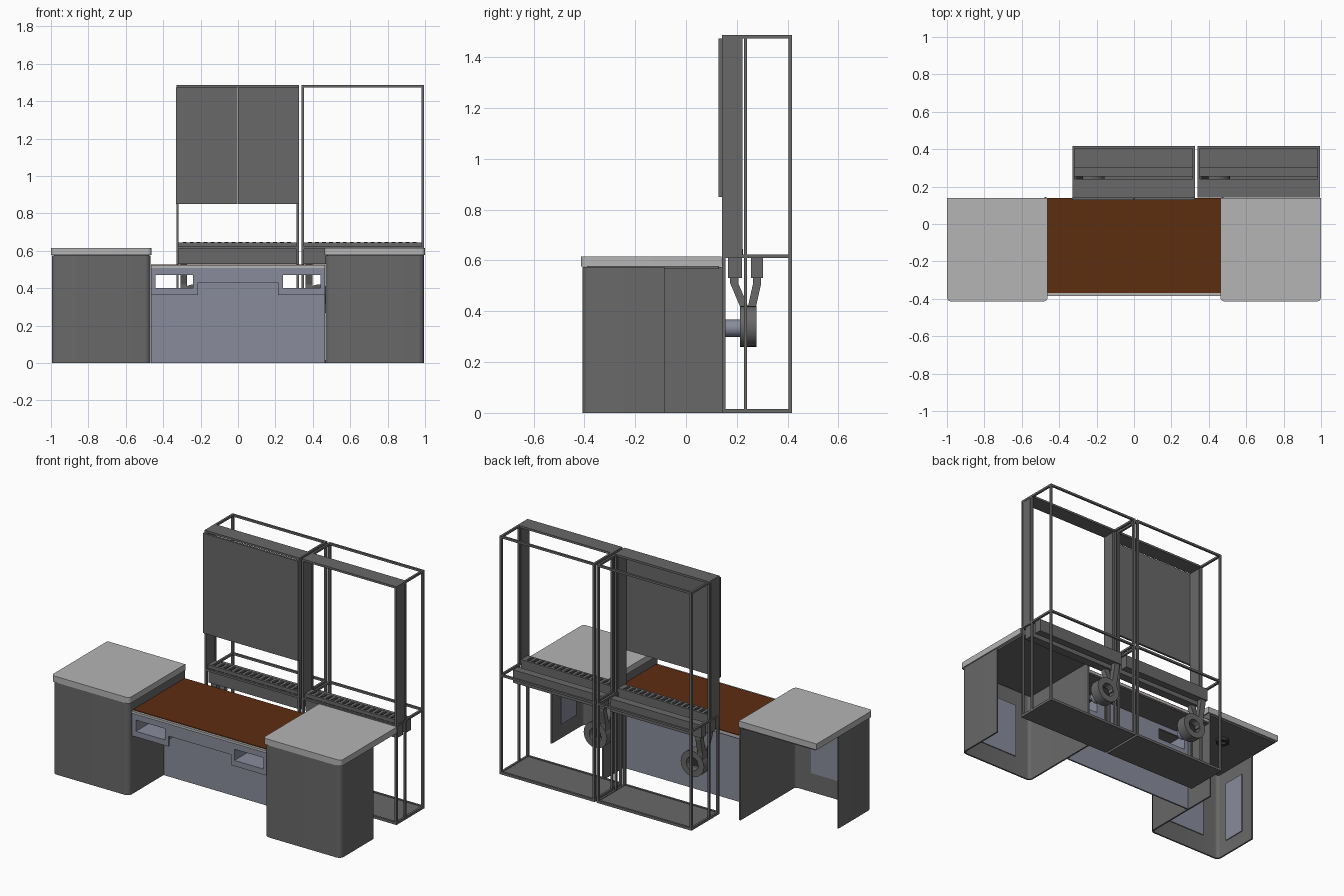
import bpy, bmesh, math
from mathutils import Matrix, Vector

if "Cube" in bpy.data.objects:
    bpy.data.objects.remove(bpy.data.objects["Cube"])


def mat(name, r, g, b):
    m = bpy.data.materials.new(name)
    m.diffuse_color = (r, g, b, 1)
    m.use_nodes = True
    m.node_tree.nodes["Principled BSDF"].inputs["Base Color"].default_value = m.diffuse_color
    return m


DARK = mat("dark_grey", 0.14, 0.14, 0.14)
LIGHT = mat("light_grey", 0.46, 0.46, 0.46)
BLUE = mat("blue_grey", 0.25, 0.26, 0.33)
BROWN = mat("brown", 0.11, 0.026, 0.005)
BLACK = mat("near_black", 0.03, 0.03, 0.03)


def finish(name, bm, material, smooth=False):
    bmesh.ops.recalc_face_normals(bm, faces=bm.faces)
    me = bpy.data.meshes.new(name)
    bm.to_mesh(me)
    bm.free()
    ob = bpy.data.objects.new(name, me)
    me.materials.append(material)
    bpy.context.collection.objects.link(ob)
    if smooth:
        bpy.ops.object.select_all(action='DESELECT')
        ob.select_set(True)
        bpy.context.view_layer.objects.active = ob
        bpy.ops.object.shade_smooth_by_angle(angle=math.radians(35))
    return ob


def boxes(name, material, *specs):
    """One object from boxes given as (x0, x1, y0, y1, z0, z1)."""
    bm = bmesh.new()
    for x0, x1, y0, y1, z0, z1 in specs:
        m = Matrix.Translation(((x0 + x1) / 2, (y0 + y1) / 2, (z0 + z1) / 2))
        m = m @ Matrix.Diagonal((abs(x1 - x0), y1 - y0, z1 - z0, 1))
        bmesh.ops.create_cube(bm, size=1, matrix=m)
    return finish(name, bm, material)


def prism(name, material, pts, z0, z1):
    """Extrude an xy outline upwards."""
    bm = bmesh.new()
    f = bm.faces.new([bm.verts.new((x, y, z0)) for x, y in pts])
    r = bmesh.ops.extrude_face_region(bm, geom=[f])
    bmesh.ops.translate(bm, vec=(0, 0, z1 - z0),
                        verts=[v for v in r['geom'] if isinstance(v, bmesh.types.BMVert)])
    return finish(name, bm, material, True)


def lathe_y(name, material, cx, cz, profile, n=32):
    """Revolve a closed (radius, y) profile about an axis along y."""
    bm = bmesh.new()
    rings = []
    for i in range(n):
        a = 2 * math.pi * i / n
        rings.append([bm.verts.new((cx + r * math.cos(a), y, cz + r * math.sin(a)))
                      for r, y in profile])
    k = len(profile)
    for i in range(n):
        a, b = rings[i], rings[(i + 1) % n]
        for j in range(k):
            bm.faces.new((a[j], a[(j + 1) % k], b[(j + 1) % k], b[j]))
    return finish(name, bm, material, True)


def pipe(name, material, x, path, w, d):
    """Rectangular duct following a (y, z) path."""
    bm = bmesh.new()
    rings = [[bm.verts.new((x + sx * w / 2, y + sy * d / 2, z))
              for sx, sy in ((-1, -1), (1, -1), (1, 1), (-1, 1))] for y, z in path]
    for a, b in zip(rings, rings[1:]):
        for j in range(4):
            bm.faces.new((a[j], a[(j + 1) % 4], b[(j + 1) % 4], b[j]))
    bm.faces.new(rings[0])
    bm.faces.new(rings[-1])
    return finish(name, bm, material)


def front_arc(xa, xb, yf, r):
    """Rounded front edge from side xa to side xb."""
    s = 1 if xb > xa else -1
    pts = []
    for cx, start in ((xa + s * r, 180), (xb - s * r, 270)):
        for i in range(7):
            a = math.radians(start + 15 * i)
            pts.append((cx + s * r * math.cos(a), yf + r + r * math.sin(a)))
    return pts


# Side cabinets: open-backed rounded shell, worktop, inner service plates
for side, s in (("left", -1), ("right", 1)):
    xo, xi, t = s * 0.995, s * 0.468, 0.01
    outer = [(xo, -0.085)] + front_arc(xo, xi, -0.408, 0.03) + [(xi, 0.145)]
    inner = [(xo - s * t, -0.085)] + front_arc(xo - s * t, xi + s * t, -0.398, 0.02) \
        + [(xi + s * t, 0.145)]
    prism(side + "_cabinet_shell", DARK, outer + inner[::-1], 0, 0.575)
    top = [(s, 0.14)] + front_arc(s, s * 0.462, -0.414, 0.022) + [(s * 0.462, 0.14)]
    prism(side + "_worktop", LIGHT, top, 0.577, 0.615)
    boxes(side + "_worktop_underlay", DARK,
          (s * 0.985, s * 0.475, -0.39, 0.13, 0.567, 0.577))
    boxes(side + "_service_plates", BLUE,
          (s * 0.59, s * 0.87, -0.398, -0.392, 0.12, 0.47),
          (s * 0.979, s * 0.985, -0.32, -0.17, 0.09, 0.48))

# Grommet below one worktop
lathe_y("cable_grommet", BLACK, 0, 0, [(0.02, 0), (0.04, 0), (0.04, 0.02), (0.02, 0.02)])
bpy.context.object.matrix_world = Matrix.Translation((-0.73, -0.05, 0.548)) \
    @ Matrix.Rotation(math.pi / 2, 4, 'X')

# Centre desk
boxes("desk_slab", LIGHT, (-0.465, 0.465, -0.385, 0.14, 0.508, 0.523))
boxes("desk_surface", BROWN, (-0.465, 0.465, -0.37, 0.14, 0.523, 0.527))
boxes("desk_underside", DARK, (-0.464, 0.464, -0.36, 0.135, 0.5, 0.508))

# Apron with a stepped lower edge and two cubby openings
F0, F1 = -0.378, -0.368
apron = [(-0.215, 0.215, F0, F1, 0.43, 0.508)]
back = [(-0.466, -0.001, -0.065, -0.055, 0, 0.4), (0.001, 0.466, -0.065, -0.055, 0, 0.4),
        (-0.24, 0.24, -0.065, -0.055, 0.4, 0.5)]
cubby = []
for s in (-1, 1):
    apron += [(s * 0.466, s * 0.215, F0, F1, 0.365, 0.4),
              (s * 0.466, s * 0.215, F0, F1, 0.47, 0.508),
              (s * 0.466, s * 0.44, F0, F1, 0.4, 0.47),
              (s * 0.24, s * 0.215, F0, F1, 0.4, 0.47)]
    back += [(s * 0.466, s * 0.24, -0.065, -0.055, 0.47, 0.5),
             (s * 0.466, s * 0.44, -0.065, -0.055, 0.4, 0.47)]
    cubby += [(s * 0.448, s * 0.232, F1, -0.065, 0.392, 0.4),
              (s * 0.448, s * 0.44, F1, -0.065, 0.4, 0.5),
              (s * 0.24, s * 0.232, F1, -0.065, 0.4, 0.5)]
boxes("desk_apron", BLUE, *apron)
boxes("desk_back_panel", BLUE, *back)
boxes("desk_cubbies", BLUE, *cubby)

# Two identical framed extraction bays
T = 0.013
Y0, Y1, H = 0.142, 0.417, 1.487
for bay, x0 in (("left", -0.33), ("right", 0.34)):
    x1 = x0 + 0.655
    posts = [(x, x + T, y, y + T, 0, H) for x in (x0, x1 - T)
             for y in (Y0, 0.228, Y1 - T)]
    boxes(bay + "_bay_posts", DARK, *posts)
    rails = []
    for z in (0.003, 0.61, H - T):
        rails += [(x0, x1, y, y + T, z, z + T) for y in (Y0, Y1 - T)]
        rails += [(x, x + T, Y0, Y1, z, z + T) for x in (x0, x1 - T)]
    boxes(bay + "_bay_rails", DARK, *rails)
    boxes(bay + "_bay_floor", DARK, (x0, x1, Y0, Y1, 0, 0.012))
    boxes(bay + "_side_channels", DARK,
          (x0 + 0.002, x0 + 0.012, 0.15, 0.222, 0.62, 1.475),
          (x1 - 0.012, x1 - 0.002, 0.15, 0.222, 0.62, 1.475))
    boxes(bay + "_header", DARK, (x0, x1, Y0, 0.241, 1.474, H))

    # Slotted grille over two air ducts
    boxes(bay + "_grille", DARK, (x0 + T, x1 - T, 0.158, 0.225, 0.622, 0.645))
    step = (x1 - x0 - 0.06) / 16
    boxes(bay + "_grille_slots", BLACK,
          *[(x0 + 0.035 + i * step, x0 + 0.035 + (i + 0.55) * step, 0.17, 0.213, 0.643, 0.647)
            for i in range(16)])
    boxes(bay + "_air_ducts", DARK,
          (x0 + 0.012, x1 - 0.012, 0.165, 0.221, 0.53, 0.622),
          (x0 + 0.012, x1 - 0.012, 0.255, 0.303, 0.53, 0.61))

    # Fan with two feed pipes and a motor
    pipe(bay + "_front_pipe", DARK, x0 + 0.04,
         [(0.19, 0.54), (0.19, 0.51), (0.228, 0.42), (0.228, 0.34)], 0.036, 0.032)
    pipe(bay + "_rear_pipe", DARK, x0 + 0.04,
         [(0.28, 0.54), (0.28, 0.51), (0.26, 0.42), (0.26, 0.34)], 0.036, 0.032)
    cx = x0 + 0.092
    lathe_y(bay + "_fan_housing", DARK, cx, 0.34,
            [(0.042, 0.23), (0.07, 0.212), (0.08, 0.212), (0.08, 0.278), (0.042, 0.278)])
    boxes(bay + "_fan_blades", BLACK, (cx - 0.043, cx + 0.043, 0.235, 0.24, 0.31, 0.37))
    lathe_y(bay + "_motor", BLUE, cx, 0.333,
            [(0.001, 0.153), (0.034, 0.153), (0.034, 0.235), (0.001, 0.235)])

# Pair of cabinet doors on the left bay
boxes("bay_doors", DARK, (-0.332, -0.003, 0.127, 0.141, 0.85, 1.473),
      (-0.001, 0.327, 0.127, 0.141, 0.85, 1.473))
